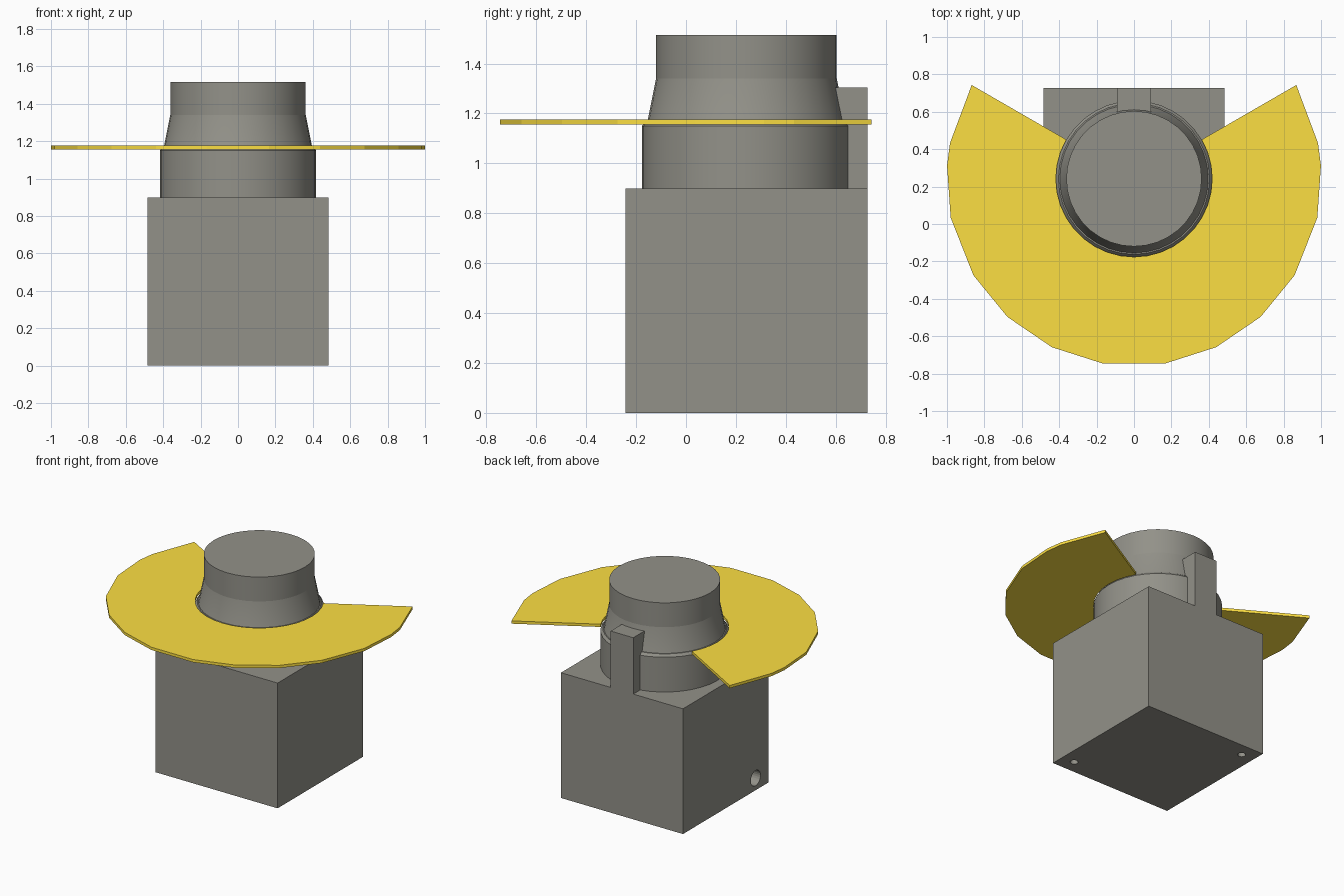
import bpy, bmesh
from math import radians, cos, sin, pi
from mathutils import Matrix

if "Cube" in bpy.data.objects:
    bpy.data.objects.remove(bpy.data.objects["Cube"])

CY = 0.242  # y of the tower axis


def material(name, colour):
    mat = bpy.data.materials.new(name)
    mat.diffuse_color = (*colour, 1)
    mat.use_nodes = True
    mat.node_tree.nodes["Principled BSDF"].inputs["Base Color"].default_value = mat.diffuse_color
    return mat


grey = material("warm_grey", (0.29, 0.285, 0.25))
yellow = material("yellow", (0.98, 0.74, 0.055))


def finish(name, bm, smooth=None, mat=grey):
    bmesh.ops.recalc_face_normals(bm, faces=bm.faces)
    me = bpy.data.meshes.new(name)
    bm.to_mesh(me)
    bm.free()
    me.materials.append(mat)
    ob = bpy.data.objects.new(name, me)
    bpy.context.collection.objects.link(ob)
    if smooth:
        bpy.ops.object.select_all(action='DESELECT')
        ob.select_set(True)
        bpy.context.view_layer.objects.active = ob
        bpy.ops.object.shade_smooth_by_angle(angle=radians(smooth))
    return ob


def box(name, lo, hi):
    bm = bmesh.new()
    bmesh.ops.create_cube(bm, size=1)
    for v in bm.verts:
        v.co = [(a + b) / 2 + c * (b - a) for a, b, c in zip(lo, hi, v.co)]
    return finish(name, bm)


def turned(name, profile, n=36):
    """Closed solid of revolution from (radius, z) points."""
    bm = bmesh.new()
    rings = [[bm.verts.new((r * cos(2 * pi * i / n), CY + r * sin(2 * pi * i / n), z))
              for i in range(n)] for r, z in profile]
    for a, b in zip(rings, rings[1:]):
        for i in range(n):
            j = (i + 1) % n
            bm.faces.new((a[i], a[j], b[j], b[i]))
    bm.faces.new(rings[0][::-1])
    bm.faces.new(rings[-1])
    return finish(name, bm, 11)


def drill(target, name, centre, radius, depth, axis='Z'):
    bm = bmesh.new()
    rot = Matrix.Rotation(pi / 2, 4, 'Y') if axis == 'X' else Matrix()
    bmesh.ops.create_cone(bm, cap_ends=True, segments=24, radius1=radius, radius2=radius,
                          depth=depth, matrix=Matrix.Translation(centre) @ rot)
    cutter = finish(name, bm)
    cutter.hide_render = True
    cutter.hide_set(True)
    mod = target.modifiers.new(name, 'BOOLEAN')
    mod.operation, mod.solver, mod.object = 'DIFFERENCE', 'EXACT', cutter


# Square housing with two screw holes underneath and a cable hole on the left
housing = box("housing", (-0.485, -0.243, 0), (0.485, 0.727, 0.9))
for i, s in enumerate((1, -1)):
    drill(housing, f"screw_hole_cutter_{i}", (s * 0.387, CY - s * 0.387, 0), 0.026, 0.4)
drill(housing, "cable_hole_cutter", (-0.485, -0.098, 0.087), 0.055, 0.4, 'X')

# Round tower: wide collar with a sloped rim, then a tapered neck and straight cap
turned("collar", [(0.418, 0.9), (0.418, 1.15), (0.404, 1.168)])
turned("neck_and_cap", [(0.404, 1.15), (0.396, 1.17), (0.362, 1.34), (0.362, 1.515)])

# Rear post that runs into the tower
box("rear_post", (-0.09, 0.58, 0.9), (0.09, 0.727, 1.305))

# Open ring-shaped plate, faceted outside, mirrored left to right
right = [30, 11, 4, -12, -31, -47.5, -64, -80.5]
outer = right + [-180 - a for a in reversed(right)]
inner = [30 - 240 * i / 24 for i in range(25)]
points = [(1.002, a) for a in outer] + [(0.418, a) for a in reversed(inner)]
bm = bmesh.new()
face = bm.faces.new([bm.verts.new((r * cos(radians(a)), CY + r * sin(radians(a)), 1.156))
                     for r, a in points])
side = bmesh.ops.extrude_face_region(bm, geom=[face])
bmesh.ops.translate(bm, vec=(0, 0, 0.02),
                    verts=[g for g in side["geom"] if isinstance(g, bmesh.types.BMVert)])
finish("ring_plate", bm, mat=yellow)
